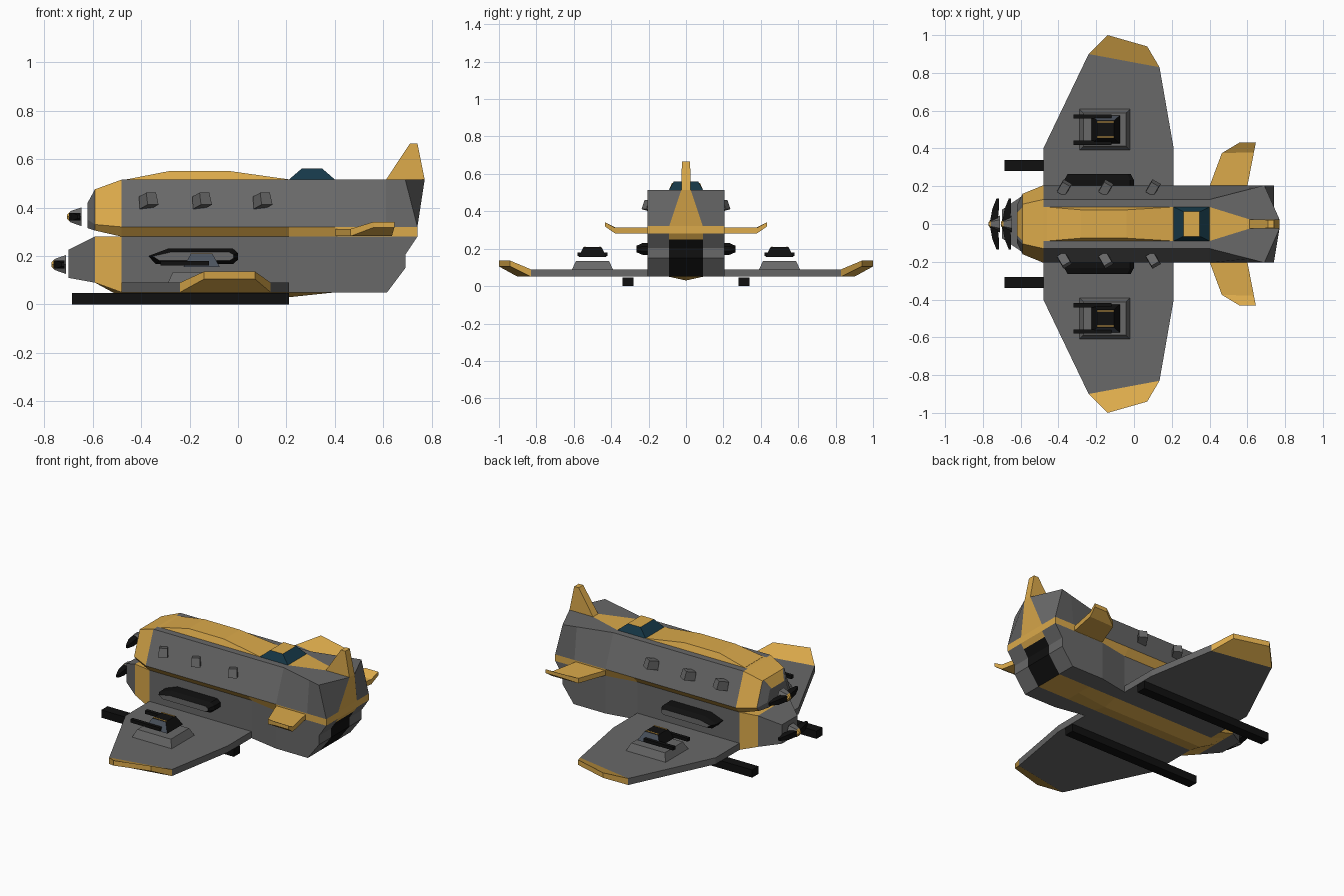
import bpy, bmesh, math
from mathutils import Matrix

cube = bpy.data.objects.get("Cube")
if cube:
    bpy.data.objects.remove(cube)


def material(name, r, g, b):
    m = bpy.data.materials.new(name)
    m.use_nodes = True
    m.diffuse_color = (r, g, b, 1)
    bsdf = next(n for n in m.node_tree.nodes if n.type == 'BSDF_PRINCIPLED')
    bsdf.inputs["Base Color"].default_value = (r, g, b, 1)
    bsdf.inputs["Roughness"].default_value = 0.8
    return m


palette = [
    material("hull_grey", .14, .14, .14),
    material("trim_yellow", .71, .40, .07),
    material("matte_black", .005, .005, .005),
    material("canopy_teal", .008, .04, .065),
    material("slate_glass", .07, .085, .11),
]
GREY, YELLOW, BLACK, TEAL, SLATE = range(5)


def loft(name, rings, pick, closed=True, caps=None):
    """Skin rings of points; pick(ring, strip) gives the colour of a face."""
    bm = bmesh.new()
    rows = [[bm.verts.new(p) for p in ring] for ring in rings]
    n = len(rows[0])
    for i in range(len(rows) - 1):
        for k in range(n if closed else n - 1):
            j = (k + 1) % n
            f = bm.faces.new((rows[i][k], rows[i][j], rows[i + 1][j], rows[i + 1][k]))
            f.material_index = pick(i, k) if callable(pick) else pick
    for end, colour in (caps or {}).items():
        bm.faces.new(rows[end]).material_index = colour
    bmesh.ops.remove_doubles(bm, verts=bm.verts, dist=1e-5)
    bmesh.ops.recalc_face_normals(bm, faces=bm.faces)
    mesh = bpy.data.meshes.new(name)
    bm.to_mesh(mesh)
    bm.free()
    for m in palette:
        mesh.materials.append(m)
    obj = bpy.data.objects.new(name, mesh)
    bpy.context.collection.objects.link(obj)
    return obj


def solid(name, rings, pick, top=None):
    """Closed loft with both end caps."""
    base = pick if isinstance(pick, int) else GREY
    return loft(name, rings, pick, caps={0: base, -1: base if top is None else top})


def rect(x0, x1, y0, y1, z):
    return [(x0, y0, z), (x1, y0, z), (x1, y1, z), (x0, y1, z)]


def block(name, x0, x1, y0, y1, z0, z1, inset=0, pick=GREY, top=None, inset_y=None):
    iy = inset if inset_y is None else inset_y
    return solid(name, [rect(x0, x1, y0, y1, z0),
                        rect(x0 + inset, x1 - inset, y0 + iy, y1 - iy, z1)], pick, top)


def flip(rings, side):
    return [[(x, y * side, z) for x, y, z in ring] for ring in rings]


def symmetric(half):
    """Close a half ring given from top to bottom on the left."""
    return half + [(x, -y, z) for x, y, z in reversed(half)]


# Upper hull: roof stripe, roof, sloped wall, waist stripe
def upper(x, w, top, yt, ym, zm, yb, zb):
    return symmetric([(x, w, top), (x, yt, top), (x, ym, zm), (x, yb, zb)])


upper_rings = [
    upper(-.62, .06, .42, .075, .1, .35, .09, .315),
    upper(-.59, .09, .475, .105, .16, .33, .14, .305),
    upper(-.48, .09, .515, .13, .205, .32, .17, .28),
    upper(.21, .09, .515, .13, .205, .32, .17, .28),
    upper(.4, .09, .515, .13, .205, .32, .205, .28),
    upper(.61, .025, .515, .184, .205, .32, .205, .28),
    symmetric([(.77, .025, .515), (.69, .205, .515), (.74, .205, .32), (.74, .205, .28)]),
]


def upper_colour(i, k):
    if k == 7 or i == 1:
        return YELLOW
    return YELLOW if k in (2, 4) and i > 0 else GREY


loft("upper_hull", upper_rings, upper_colour, caps={0: GREY})


# Lower hull: walls, belly and keel stripe
def lower(x, y, top, bottom, keel, w=.09):
    h = top - bottom
    return symmetric([(x, y, top), (x, y, bottom + h * .67), (x, y, bottom + h * .43),
                      (x, y, bottom), (x, w, bottom), (x, 0, keel)])


lower_rings = [
    lower(-.7, .075, .225, .11, .11, .03),
    lower(-.59, .15, .28, .09, .09),
    lower(-.48, .17, .28, .05, .03),
    lower(.21, .17, .28, .05, .03),
    lower(.4, .205, .28, .05, .05),
    symmetric([(.74, .205, .28), (.69, .205, .205), (.69, .205, .15),
               (.615, .205, .05), (.615, .09, .05), (.615, 0, .05)]),
]
loft("lower_hull", lower_rings,
     lambda i, k: YELLOW if i == 1 or (i > 1 and 4 <= k <= 6) else GREY, caps={0: GREY})

# Stern: yellow centre stripe running down to a black hatch
stern_rows = [(.69, .77, .025, .515), (.74, .74, .09, .32), (.74, .74, .09, .28),
              (.72, .72, .09, .25), (.69, .69, .09, .205), (.69, .69, .09, .15),
              (.615, .615, .09, .05)]
loft("stern", [[(xo, .205, z), (xi, w, z), (xi, -w, z), (xo, -.205, z)]
               for xo, xi, w, z in stern_rows],
     lambda i, k: (YELLOW if i < 3 else BLACK) if k == 1 else (YELLOW if i == 1 else GREY),
     closed=False)

# Roof spine, canopy and fin
solid("roof_spine", [[(x, -.09, .514), (x, .09, .514), (x, w, z), (x, -w, z)]
                     for x, w, z in ((-.46, .09, .516), (-.28, .075, .551),
                                     (-.04, .075, .551), (.21, .09, .516))], YELLOW)
block("canopy", .21, .4, -.09, .09, .515, .56, .052, TEAL, YELLOW, inset_y=.025)
solid("tail_fin", [rect(.61, .77, -.025, .025, .514),
                   rect(.71, .74, -.022, .022, .665)], YELLOW)


# Flat surfaces defined by leading and trailing edge stations
def station(xl, yl, xt, yt, low, high):
    return [(xl, yl, low), (xt, yt, low), (xt, yt, high), (xl, yl, high)]


wing = [station(-.48, .165, .21, .165, .05, .09),
        station(-.48, .4, .21, .4, .05, .09),
        station(-.24, .9, .135, .83, .05, .09),
        station(-.14, 1, .07, .94, .105, .136)]
tailplane = [station(.4, .2, .6, .2, .282, .312),
             station(.465, .375, .635, .38, .282, .312),
             station(.56, .432, .645, .432, .318, .341)]
side_pod = [(-.37, .2), (-.34, .167), (-.02, .167), (0, .185),
            (0, .212), (-.02, .23), (-.29, .23)]

for side, tag in ((1, "left"), (-1, "right")):
    loft(tag + "_wing", flip(wing, side), lambda i, k: YELLOW if i == 2 else GREY,
         caps={0: GREY, -1: YELLOW})
    solid(tag + "_tailplane", flip(tailplane, side), YELLOW)
    y = sorted((side * .28, side * .34))
    block(tag + "_skid", -.685, .21, *y, 0, .047, 0, BLACK)

    # Side pod with a pale slot
    pod = [[(x, .165, z) for x, z in side_pod], [(x, .232, z) for x, z in side_pod],
           [(-.18 + (x + .18) * .9, .265, .198 + (z - .198) * .55) for x, z in side_pod]]
    solid(tag + "_side_pod", flip(pod, side), BLACK, GREY)

    # Wing turret: plinth, gun house, roof rails and barrels
    c = side * .5
    block(tag + "_turret_plinth", -.29, -.02, c - .11, c + .11, .088, .135, .022)
    outer = 2 if side > 0 else 0
    solid(tag + "_gun_house", [rect(-.225, -.075, c - .075, c + .075, .155),
                               rect(-.195, -.105, c - .048, c + .048, .208)],
          lambda i, k: SLATE if k == outer else BLACK, BLACK)
    for s in (1, -1):
        r = c + s * .04
        block(tag + "_roof_rail", -.195, -.105, r - .003, r + .003, .207, .211, 0, YELLOW)
        b = c + s * .07
        block(tag + "_gun_barrel", -.32, -.12, b - .011, b + .011, .16, .18, 0, BLACK)

    # Small boxes along the sloped walls
    for x in (-.37, -.15, .1):
        box = block(tag + "_wall_box", -.026, .026, -.034, .034, -.026, .026, .003)
        box.matrix_world = (Matrix.Translation((x, side * .19, .428))
                            @ Matrix.Rotation(side * math.radians(-30), 4, 'Z')
                            @ Matrix.Rotation(side * math.radians(15), 4, 'X'))


# Propellers: six-sided spinner and two swept blades
def disc(x, radius, z):
    return [(x, radius * math.cos(a), z + radius * math.sin(a))
            for a in (math.tau * k / 6 for k in range(6))]


for tag, nose, z in (("upper", -.705, .362), ("lower", -.77, .165)):
    solid(tag + "_spinner", [disc(nose + .06, .045, z), disc(nose + .013, .026, z),
                             disc(nose, .01, z)],
          lambda i, k: YELLOW if i else GREY, YELLOW)
    blade = [[(nose + x, y, z - t), (nose + x + c, y, z - t),
              (nose + x + c, y, z + t), (nose + x, y, z + t)]
             for x, c, y, t in ((.008, .04, .015, .016), (.02, .035, .08, .016),
                                (.042, .012, .135, .008))]
    for side in (1, -1):
        solid(tag + "_propeller_blade", flip(blade, side), BLACK)
